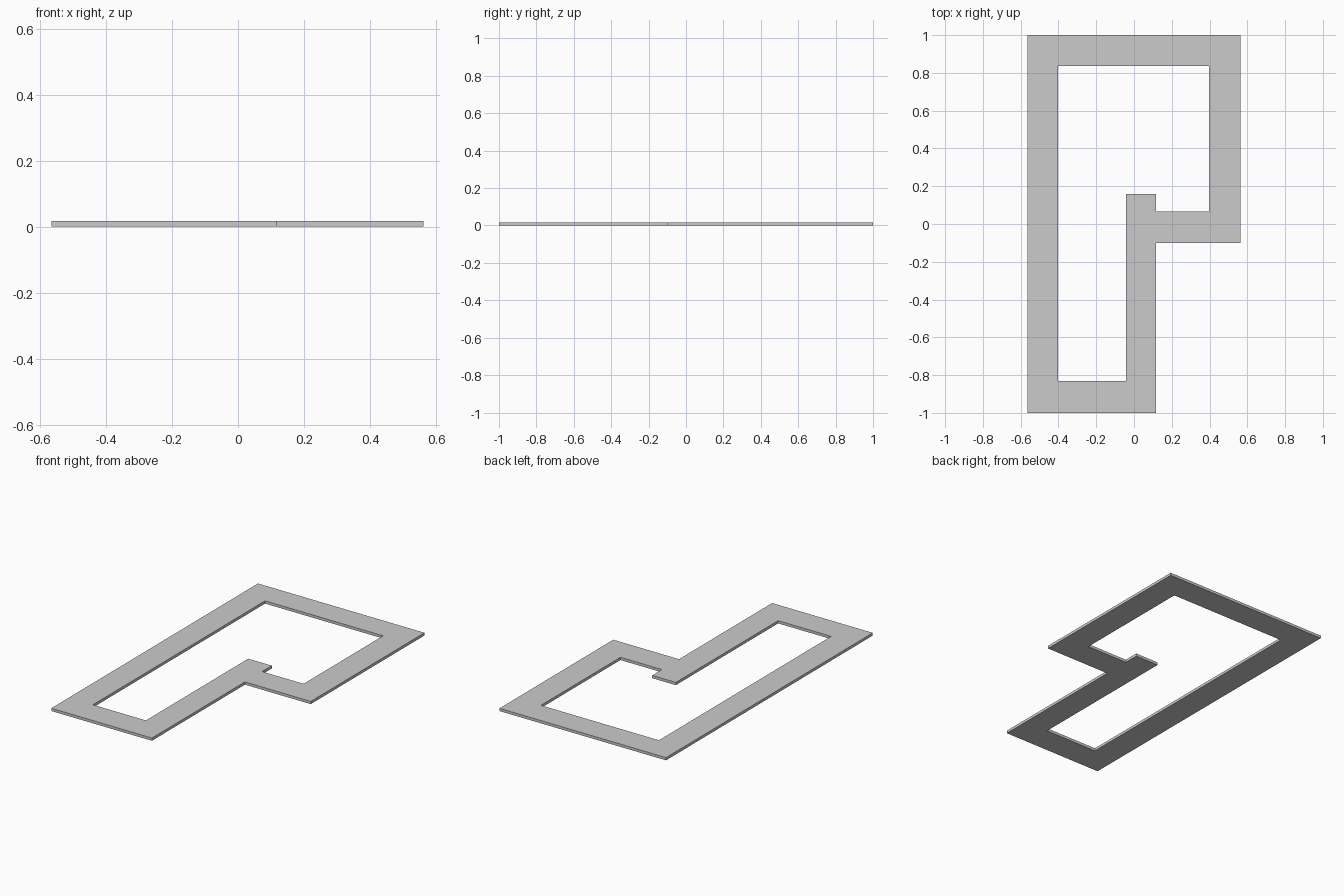
import bpy

if "Cube" in bpy.data.objects:
    bpy.data.objects.remove(bpy.data.objects["Cube"])

HEIGHT = 0.017

# Outer edge of the wall ring and the opening inside it (with the stub wall end)
outer = [(-0.565, -1.0), (0.117, -1.0), (0.117, -0.10), (0.563, -0.10),
         (0.563, 1.0), (-0.565, 1.0)]
inner = [(-0.402, -0.83), (-0.402, 0.836), (0.398, 0.836), (0.398, 0.066),
         (0.117, 0.066), (0.117, 0.16), (-0.043, 0.16), (-0.043, -0.83)]

# Filled flat profile, extruded to the wall height
curve = bpy.data.curves.new("wall_frame", "CURVE")
curve.dimensions = "2D"
curve.fill_mode = "BOTH"
curve.extrude = HEIGHT / 2
for outline in (outer, inner):
    spline = curve.splines.new("POLY")
    spline.points.add(len(outline) - 1)
    for point, (x, y) in zip(spline.points, outline):
        point.co = (x, y, 0, 1)
    spline.use_cyclic_u = True

frame = bpy.data.objects.new("wall_frame", curve)
frame.location.z = HEIGHT / 2
bpy.context.collection.objects.link(frame)

# Turn the profile into a flat-shaded mesh
bpy.context.view_layer.objects.active = frame
frame.select_set(True)
bpy.ops.object.convert(target="MESH")
bpy.ops.object.shade_flat()
